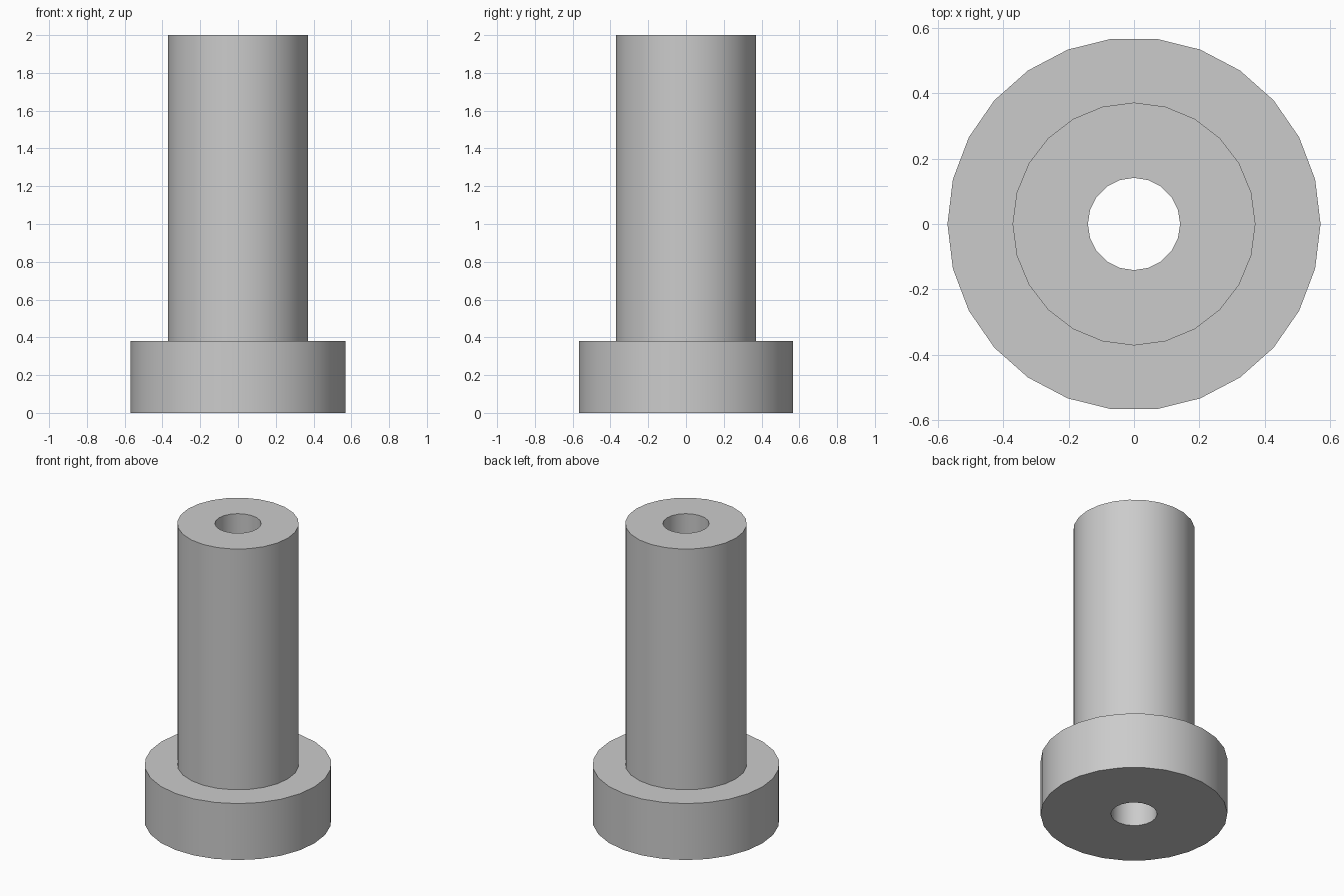
import bpy
import math

cube = bpy.data.objects.get("Cube")
if cube:
    bpy.data.objects.remove(cube, do_unlink=True)

HEIGHT = 2.0
FLANGE_HEIGHT = 0.38

grey = bpy.data.materials.new("plain_grey")
grey.use_nodes = True
grey.diffuse_color = (0.6, 0.6, 0.6, 1)
grey.node_tree.nodes["Principled BSDF"].inputs["Base Color"].default_value = (0.6, 0.6, 0.6, 1)


def cylinder(name, radius, bottom, top, sides):
    """Upright cylinder with a corner on the x axis."""
    bpy.ops.mesh.primitive_cylinder_add(
        vertices=sides, radius=radius, depth=top - bottom,
        location=(0, 0, (bottom + top) / 2), rotation=(0, 0, math.pi / 2))
    obj = bpy.context.object
    obj.name = name
    obj.data.materials.append(grey)
    return obj


def combine(target, tool, operation):
    """Apply a boolean and remove the tool object."""
    bpy.context.view_layer.objects.active = target
    mod = target.modifiers.new(tool.name, 'BOOLEAN')
    mod.operation = operation
    mod.solver = 'EXACT'
    mod.object = tool
    bpy.ops.object.modifier_apply(modifier=mod.name)
    bpy.data.objects.remove(tool, do_unlink=True)


# Wide flange at the foot, slimmer shaft above, bore through both
bushing = cylinder("flanged_bushing", 0.57, 0, FLANGE_HEIGHT, 26)
shaft = cylinder("shaft", 0.371, FLANGE_HEIGHT / 2, HEIGHT, 24)
bore = cylinder("bore_cutter", 0.141, -0.1, HEIGHT + 0.1, 20)
combine(bushing, shaft, 'UNION')
combine(bushing, bore, 'DIFFERENCE')

# Smooth walls, crisp rims
bpy.ops.object.select_all(action='DESELECT')
bushing.select_set(True)
bpy.context.view_layer.objects.active = bushing
bpy.ops.object.shade_smooth_by_angle(angle=math.radians(30))
